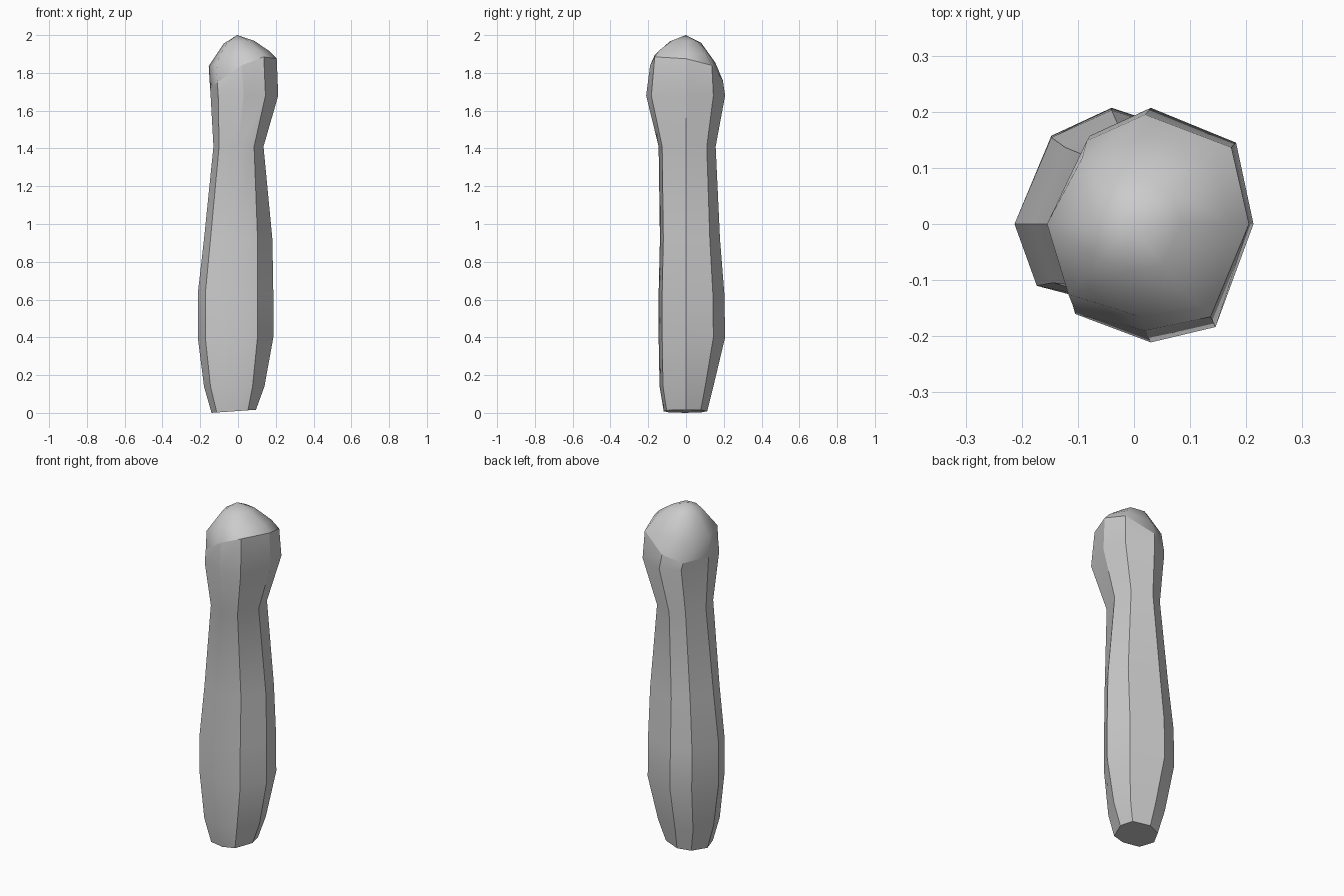
import bpy, bmesh, math

if "Cube" in bpy.data.objects:
    bpy.data.objects.remove(bpy.data.objects["Cube"])

# Slightly twisted unit octagon, starting at +x and going counter-clockwise
OCT = [(1, 0), (.83, .70), (0, 1), (-.62, .76),
       (-1, 0), (-.77, -.76), (0, -1), (.63, -.87)]


def ring(left, right, front, back, cx):
    """Uneven octagon fitted to four extents around the spine x."""
    pts = []
    for u, v in OCT:
        x = cx + u * (right - cx if u > 0 else cx - left)
        y = v * (back if v > 0 else -front)
        pts.append((x, y))
    return pts


def loft(name, rings, bottom=False, apex=None, angle=30):
    """Skin rings of (x, y, z) points, with optional bottom cap and apex."""
    bm = bmesh.new()
    loops = [[bm.verts.new(p) for p in r] for r in rings]
    for a, b in zip(loops, loops[1:]):
        for i in range(8):
            j = (i + 1) % 8
            bm.faces.new((a[i], a[j], b[j], b[i]))
    if bottom:
        bm.faces.new(loops[0][::-1])
    if apex:
        tip = bm.verts.new(apex)
        for i in range(8):
            bm.faces.new((loops[-1][i], loops[-1][(i + 1) % 8], tip))
    me = bpy.data.meshes.new(name)
    bm.to_mesh(me)
    bm.free()
    ob = bpy.data.objects.new(name, me)
    bpy.context.collection.objects.link(ob)
    bpy.ops.object.select_all(action='DESELECT')
    ob.select_set(True)
    bpy.context.view_layer.objects.active = ob
    bpy.ops.object.shade_smooth_by_angle(angle=math.radians(angle))
    return ob


# Shaft profile: z, left, right, front, back, spine x
profile = [
    (.01, -.140, .095, -.118, .112, -.02),
    (.14, -.180, .140, -.140, .145, -.03),
    (.40, -.213, .187, -.145, .207, -.04),
    (.63, -.213, .187, -.145, .203, -.04),
    (.92, -.180, .182, -.138, .180, -.03),
    (1.41, -.130, .135, -.145, .157, .00),
    (1.68, -.145, .213, -.211, .207, .03),
]
shaft = [[(x, y, z) for x, y in ring(*ext)] for z, *ext in profile]
shaft[0] = [(x, y, .01 + .07 * x) for x, y, z in shaft[0]]

# Slanted joint between shaft and rounded end
rim_z = [1.875, 1.84, 1.76, 1.72, 1.72, 1.75, 1.84, 1.885]
rim = [(x, y, z) for (x, y), z in zip(ring(-.148, .205, -.19, .195, .02), rim_z)]
loft("shaft", shaft + [rim], bottom=True)

# Rounded end
mid = [(x, y, z + (1.95 - z) * .5)
       for (x, y), z in zip(ring(-.155, .17, -.165, .155, .01), rim_z)]
upper = [(x, y, 1.965 + .1 * (z - 1.82))
         for (x, y), z in zip(ring(-.075, .085, -.085, .08, -.005), rim_z)]
loft("rounded_end", [rim, mid, upper], apex=(-.005, 0, 2.0), angle=60)
